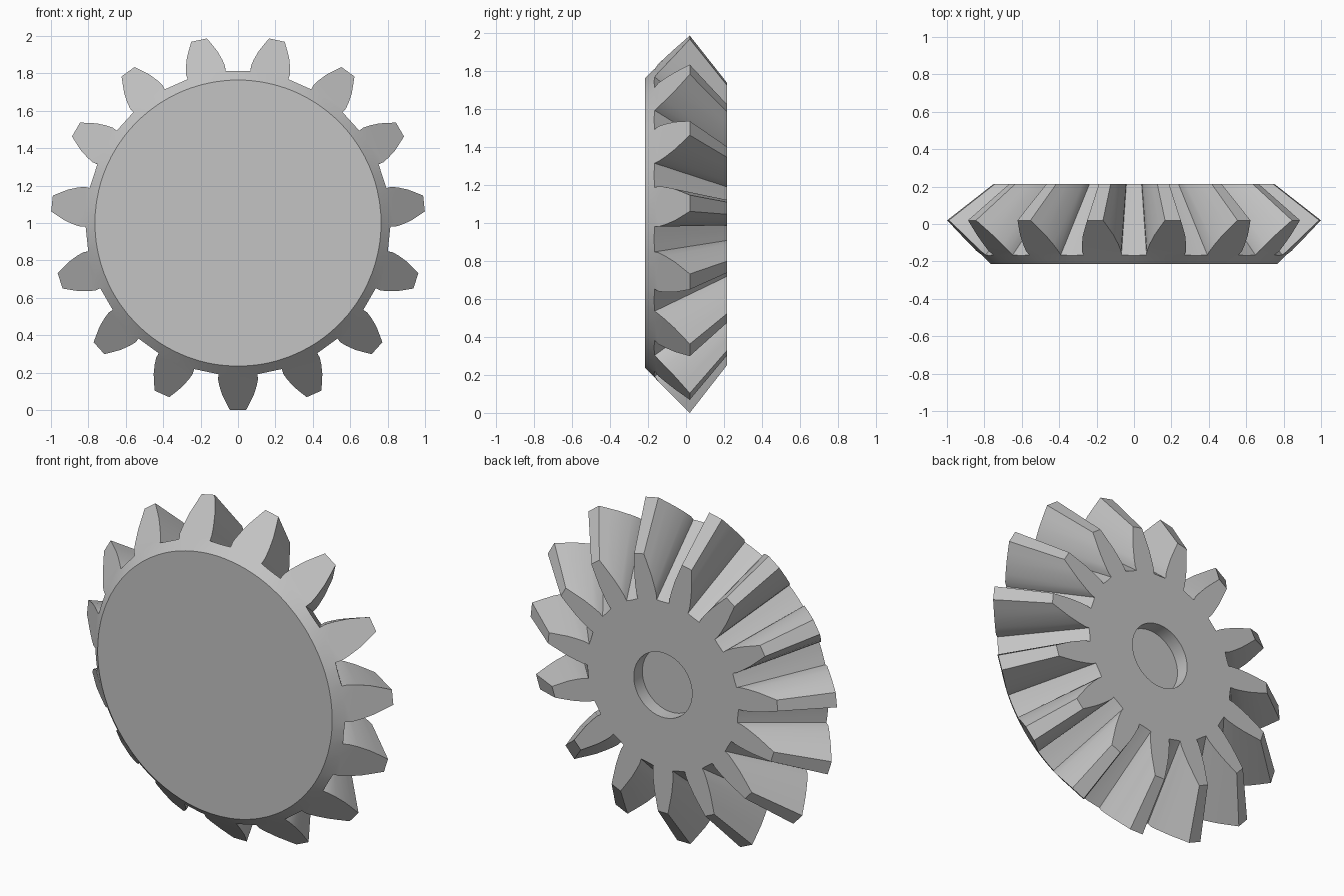
import bpy, bmesh, math

cube = bpy.data.objects.get("Cube")
if cube:
    bpy.data.objects.remove(cube)

TEETH = 15
PITCH = 2 * math.pi / TEETH
FRONT, BACK, APEX = -0.215, 0.215, 0.8     # positions along the gear axis (y)
FACE_R, ROOT_R, BORE_R, BORE_DEPTH = 0.765, 0.815, 0.19, 0.08
FOOT = 0.127                               # half angle of a tooth at its foot
GAP = PITCH / 2 - FOOT
FLANK = [(0.835, 0.107), (0.87, 0.1), (0.92, 0.084), (0.96, 0.064), (1.0, 0.043)]

steel = bpy.data.materials.new("grey_metal")
steel.use_nodes = True
grey = (0.55, 0.55, 0.55, 1)
steel.diffuse_color = grey
steel.node_tree.nodes["Principled BSDF"].inputs["Base Color"].default_value = grey

bm = bmesh.new()


def vert(radius, angle, y, side=0.0):
    """Vertex at a radius and angle about the axis, shifted sideways."""
    c, s = math.cos(angle), math.sin(angle)
    return bm.verts.new((radius * c - side * s, y, 1 + radius * s + side * c))


def front_and_back(radius, angle, side=0.0):
    """A point on the front cone and its projection towards the apex."""
    y = radius + FRONT - FACE_R
    t = (APEX - BACK) / (APEX - y)
    return vert(radius, angle, y, side), vert(radius * t, angle, BACK, side * t)


def bridge(ring_a, ring_b, closed=True):
    n = len(ring_a)
    for i in range(n if closed else n - 1):
        j = (i + 1) % n
        bm.faces.new((ring_a[i], ring_a[j], ring_b[j], ring_b[i]))


# Hub rings: six steps per pitch, three under the tooth and three along the flat gap
angles, root = [], []
for k in range(TEETH):
    centre = -math.pi / 2 + k * PITCH
    for i in range(6):
        if i < 4:
            offset, radius = FOOT * (2 * i / 3 - 1), ROOT_R
        else:
            d = GAP * (2 * (i - 3) / 3 - 1)
            offset = PITCH / 2 + d
            radius = ROOT_R * math.cos(GAP) / math.cos(d)
        angles.append(centre + offset)
        root.append(front_and_back(radius, centre + offset))
root_front = [p[0] for p in root]
root_back = [p[1] for p in root]

# Front disc and cone, back face and blind bore
disc = [vert(FACE_R, a, FRONT) for a in angles]
bore = [vert(BORE_R, a, BACK) for a in angles]
floor = [vert(BORE_R, a, BACK - BORE_DEPTH) for a in angles]
bm.faces.new(disc)
bm.faces.new(floor)
bridge(disc, root_front)
bridge(root_back, bore)
bridge(bore, floor)

# Tapered teeth and the gap floors between them
for k in range(TEETH):
    centre = -math.pi / 2 + k * PITCH
    feet = root[6 * k:6 * k + 4]
    low = [front_and_back(r, centre, -w) for r, w in FLANK]
    high = [front_and_back(r, centre, w) for r, w in reversed(FLANK)]
    outline = [feet[0]] + low + high + [feet[3]]
    bridge([p[0] for p in outline], [p[1] for p in outline], closed=False)
    for end in (0, 1):
        bm.faces.new([p[end] for p in outline + [feet[2], feet[1]]])
    gap = [root[(6 * k + i) % len(root)] for i in range(3, 7)]
    bridge([p[0] for p in gap], [p[1] for p in gap], closed=False)

bmesh.ops.recalc_face_normals(bm, faces=bm.faces)
mesh = bpy.data.meshes.new("bevel_gear")
bm.to_mesh(mesh)
bm.free()
mesh.materials.append(steel)
gear = bpy.data.objects.new("bevel_gear", mesh)
bpy.context.collection.objects.link(gear)

bpy.ops.object.select_all(action='DESELECT')
gear.select_set(True)
bpy.context.view_layer.objects.active = gear
bpy.ops.object.shade_smooth_by_angle(angle=math.radians(30))
